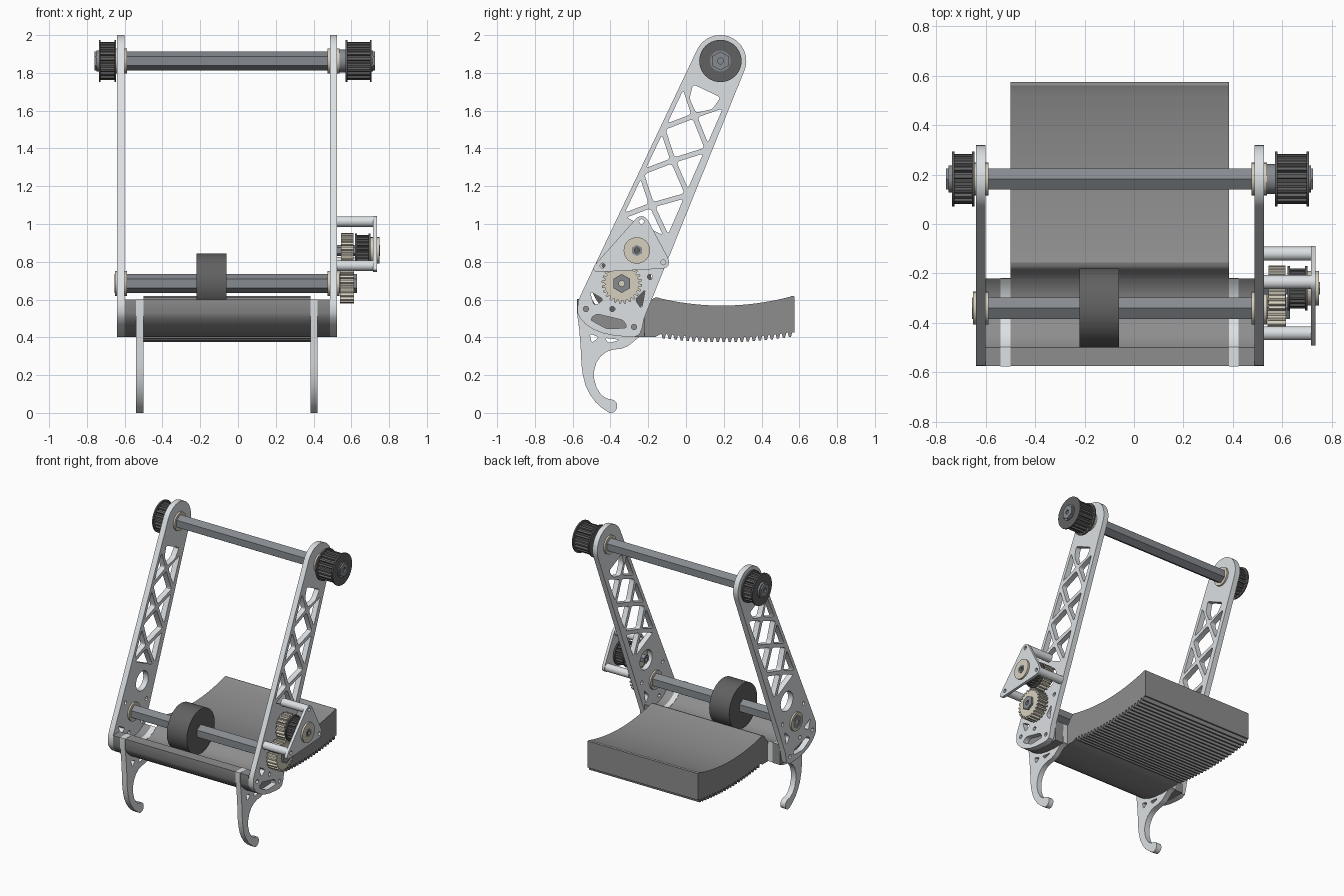
import bpy, bmesh
from math import sin, cos, pi, radians, sqrt
from mathutils import Vector, Matrix

if "Cube" in bpy.data.objects:
    bpy.data.objects.remove(bpy.data.objects["Cube"])

YZX = Matrix(((0, 0, 1, 0), (1, 0, 0, 0), (0, 1, 0, 0), (0, 0, 0, 1)))
COL = dict(plate=(.72, .75, .77), pad=(.27, .27, .27), dark=(.12, .12, .12),
           steel=(.24, .26, .28), brass=(.68, .63, .52))
mats = {}
for k, c in COL.items():
    mats[k] = bpy.data.materials.new(k)
    mats[k].diffuse_color = (*c, 1)


def prism(name, loops, x0, x1, mat):
    """Extrude a (y, z) profile, first loop outer and the rest holes, from x0 to x1."""
    cu = bpy.data.curves.new(name, 'CURVE')
    cu.dimensions, cu.fill_mode, cu.extrude = '2D', 'BOTH', (x1 - x0) / 2
    for lp in loops:
        sp = cu.splines.new('POLY')
        sp.points.add(len(lp) - 1)
        for p, q in zip(sp.points, lp):
            p.co = (q[0], q[1], 0, 1)
        sp.use_cyclic_u = True
    tmp = bpy.data.objects.new(name + "_tmp", cu)
    bpy.context.collection.objects.link(tmp)
    me = bpy.data.meshes.new_from_object(tmp.evaluated_get(bpy.context.evaluated_depsgraph_get()))
    bpy.data.objects.remove(tmp)
    me.transform(Matrix.Translation(((x0 + x1) / 2, 0, 0)) @ YZX)
    bm = bmesh.new()
    bm.from_mesh(me)
    bmesh.ops.remove_doubles(bm, verts=bm.verts, dist=1e-5)
    bmesh.ops.recalc_face_normals(bm, faces=bm.faces)
    bm.to_mesh(me)
    bm.free()
    me.materials.clear()
    me.materials.append(mats[mat])
    ob = bpy.data.objects.new(name, me)
    bpy.context.collection.objects.link(ob)
    bpy.ops.object.select_all(action='DESELECT')
    ob.select_set(True)
    bpy.context.view_layer.objects.active = ob
    bpy.ops.object.shade_smooth_by_angle(angle=radians(30))
    return ob


def arc(c, r, a0, a1, n):
    return [(c[0] + r * cos(radians(a0 + (a1 - a0) * i / n)),
             c[1] + r * sin(radians(a0 + (a1 - a0) * i / n))) for i in range(n + 1)]


def circle(c, r, n=32, a=0):
    return arc(c, r, a, a + 360, n)[:-1]


def gear(c, ro, ri, n):
    out = []
    for i in range(n):
        for f, r in ((0, ri), (.3, ri), (.45, ro), (.85, ro)):
            a = 2 * pi * (i + f) / n
            out.append((c[0] + r * cos(a), c[1] + r * sin(a)))
    return out


def rounded(poly, cut, n=4):
    out, m = [], len(poly)
    for i in range(m):
        p, a, b = (Vector(poly[j % m]) for j in (i, i - 1, i + 1))
        s = p + (a - p).normalized() * min(cut, (a - p).length * .45)
        e = p + (b - p).normalized() * min(cut, (b - p).length * .45)
        out += [tuple(s * (1 - t) ** 2 + p * 2 * t * (1 - t) + e * t * t)
                for t in (k / n for k in range(n + 1))]
    return out


def inset(poly, d):
    ps = [Vector(p) for p in poly]
    m = len(ps)
    if sum(ps[i - 1].cross(ps[i]) for i in range(m)) < 0:
        ps.reverse()
    out = []
    for i in range(m):
        u = (ps[i] - ps[i - 1]).normalized()
        v = (ps[(i + 1) % m] - ps[i]).normalized()
        out.append(tuple(ps[i] + (v - u) * (d / u.cross(v))))
    return out


TOP, LOW, IDLER = (.182, 1.863), (-.34, .685), (-.26, .86)

# Arm plates with crossed lattice cut-outs
def arm_pt(t, s):
    s += .035 * t if s > 0 else 0
    return (TOP[0] - .43 * t + .903 * s, TOP[1] - .903 * t - .43 * s)

H, P, T0, N = .125, .262, .19, 3
holes = [[arm_pt(T0 - .03, -H * .75), arm_pt(T0 - .03, H * .75), arm_pt(T0 + P / 4, H * .6),
          arm_pt(T0 + P / 2, 0), arm_pt(T0 + P / 4, -H * .6)]]
for k in range(N):
    t = T0 + k * P
    for s in (-H, H):
        holes.append([arm_pt(t, s), arm_pt(t + P, s), arm_pt(t + P / 2, 0)])
    if k < N - 1:
        holes.append([arm_pt(t + P / 2, 0), arm_pt(t + P, H), arm_pt(t + 1.5 * P, 0), arm_pt(t + P, -H)])
holes.append([arm_pt(T0 + N * P, -H), arm_pt(T0 + N * P, H), arm_pt(T0 + (N - .5) * P, 0)])
holes = [rounded(inset(h, .0135), .018) for h in holes]
holes += [circle(arm_pt(1.08, .01), .07), circle(LOW, .04), circle(TOP, .04)]
holes += [rounded(h, .02) for h in (
    [(-.51, .495), (-.475, .525), (-.33, .49), (-.31, .45), (-.42, .445)],
    [(-.51, .645), (-.435, .60), (-.485, .565)],
    [(-.27, .60), (-.215, .655), (-.235, .55)])]
holes += [circle(c, .014, 12) for c in ((-.53, .55), (-.275, .455), (-.43, .78), (-.39, .55), (-.19, .72))]
belly = [(-.575, .53), (-.56, .5), (-.53, .468), (-.49, .442), (-.44, .422), (-.38, .409), (-.31, .403)]
arm = arc(TOP, .137, -22.7, 154.6, 24) + [(-.55, .64), (-.572, .59)] + belly + \
    [(-.27, .403), (-.245, .415), (-.232, .45), (-.222, .5)]
for side, x0, x1 in (("left", -.64, -.6), ("right", .487, .525)):
    prism(side + "_arm_plate", [arm] + holes, x0, x1, 'plate')
    for nm, c in (("upper", TOP), ("lower", LOW)):
        prism(f"{side}_{nm}_bearing", [circle(c, .066)], x0 - .012, x1 + .012, 'brass')

# Curved trough under the roller, split by the two hook plates
a_end = -48.2
cavity = arc(LOW, .18, a_end, -152, 16)
trough = [(-.575, .6)] + belly + [(-.22, .403)] + cavity
for nm, x0, x1 in (("left", -.6, -.54), ("middle", -.5, .385), ("right", .42, .487)):
    prism(nm + "_trough", [trough], x0, x1, 'pad')

# Hooks hanging below the trough
hook = [(-.577, .602), (-.577, .53), (-.565, .44), (-.557, .334), (-.553, .25), (-.546, .2), (-.532, .145),
        (-.51, .1), (-.48, .058), (-.446, .027)]
hook += arc((-.4, .036), .036, -100, 75, 10)
hook += [(-.42, .076), (-.45, .097), (-.474, .135), (-.486, .18), (-.487, .22), (-.475, .265), (-.452, .3),
         (-.42, .324), (-.385, .335), (-.34, .34), (-.305, .355), (-.25, .4), (-.218, .408)]
hook += arc(LOW, .178, a_end, -152, 16)
slots = [rounded(s, .015) for s in ([(-.51, .42), (-.46, .4), (-.5, .37)], [(-.43, .397), (-.35, .387), (-.41, .368)])]
for nm, x0, x1 in (("left", -.54, -.5), ("right", .385, .422)):
    prism(nm + "_hook", [hook] + slots, x0, x1, 'plate')

# Thick curved pad with ridged underside
top_z = lambda y: .568 + .36 * (y - .19) ** 2
low_z = lambda y: .398 + .22 * (y - .18) ** 2
pad = [(-.22, .403), (-.16, .403)]
n = 22
for i in range(n):
    y, w = -.13 + i * .7 / n, .7 / n
    pad += [(y, low_z(y)), (y + .2 * w, low_z(y) - .024), (y + .55 * w, low_z(y) - .024), (y + .75 * w, low_z(y))]
pad += [(.575, .425), (.575, .617), (.56, .619)]
pad += [(y, top_z(y)) for y in [.55 - .68 * i / 20 for i in range(21)]]
pad += [(-.155, .612), (-.17, .608)] + arc(LOW, .18, -28, a_end, 6)
prism("curved_pad", [pad], -.5, .385, 'pad')

# Hex shafts and the roller wheel
for nm, c, x0, x1 in (("upper", TOP, -.76, .725), ("lower", LOW, -.655, .63)):
    prism(nm + "_shaft", [circle(c, .05, 6, 30), circle(c, .016, 12)], x0, x1, 'steel')
prism("roller_wheel", [circle(LOW, .16, 64)], -.22, -.06, 'dark')


# Toothed pulleys with flanges
def pulley(nm, c, r, x0, x1):
    prism(nm + "_teeth", [gear(c, r * .9, r * .78, 20)], x0, x1, 'dark')
    for tag, f in (("inner", x0), ("outer", x1)):
        prism(f"{nm}_{tag}_flange", [circle(c, r, 40)], f - .005, f + .005, 'dark')

pulley("left_upper_pulley", TOP, .112, -.732, -.65)
pulley("right_upper_pulley", TOP, .112, .575, .703)
prism("left_pulley_hub", [circle(TOP, .055)], -.75, -.73, 'steel')
prism("right_pulley_hub", [circle(TOP, .055)], .70, .715, 'steel')
prism("right_pulley_spacer", [circle(TOP, .06)], .525, .575, 'steel')

# Gearbox: two gears, pulley, triangular cover and standoffs
prism("shaft_gear", [gear(LOW, .107, .09, 24)], .54, .615, 'brass')
prism("idler_gear", [gear(IDLER, .092, .075, 20)], .545, .612, 'brass')
pulley("idler_pulley", IDLER, .09, .625, .697)
prism("idler_shaft", [circle(IDLER, .03, 6, 30), circle(IDLER, .014, 12)], .5, .752, 'steel')
prism("cover_bearing", [circle(IDLER, .07), circle(IDLER, .025)], .7, .748, 'brass')
posts = [(-.235, 1.013), (-.442, .78), (-.12, .797)]
cover = rounded(inset(posts, -.033), .07, 6)
prism("gearbox_cover", [cover] + [circle(p, .013, 12) for p in posts] + [circle(IDLER, .06)], .715, .735, 'plate')
for i, p in enumerate(posts):
    prism(f"gearbox_standoff_{i + 1}", [circle(p, .028, 20), circle(p, .013, 12)], .525, .715, 'plate')

for m in bpy.data.materials:
    if m.users and not m.is_grease_pencil:
        m.use_nodes = True
        m.node_tree.nodes["Principled BSDF"].inputs["Base Color"].default_value = m.diffuse_color
